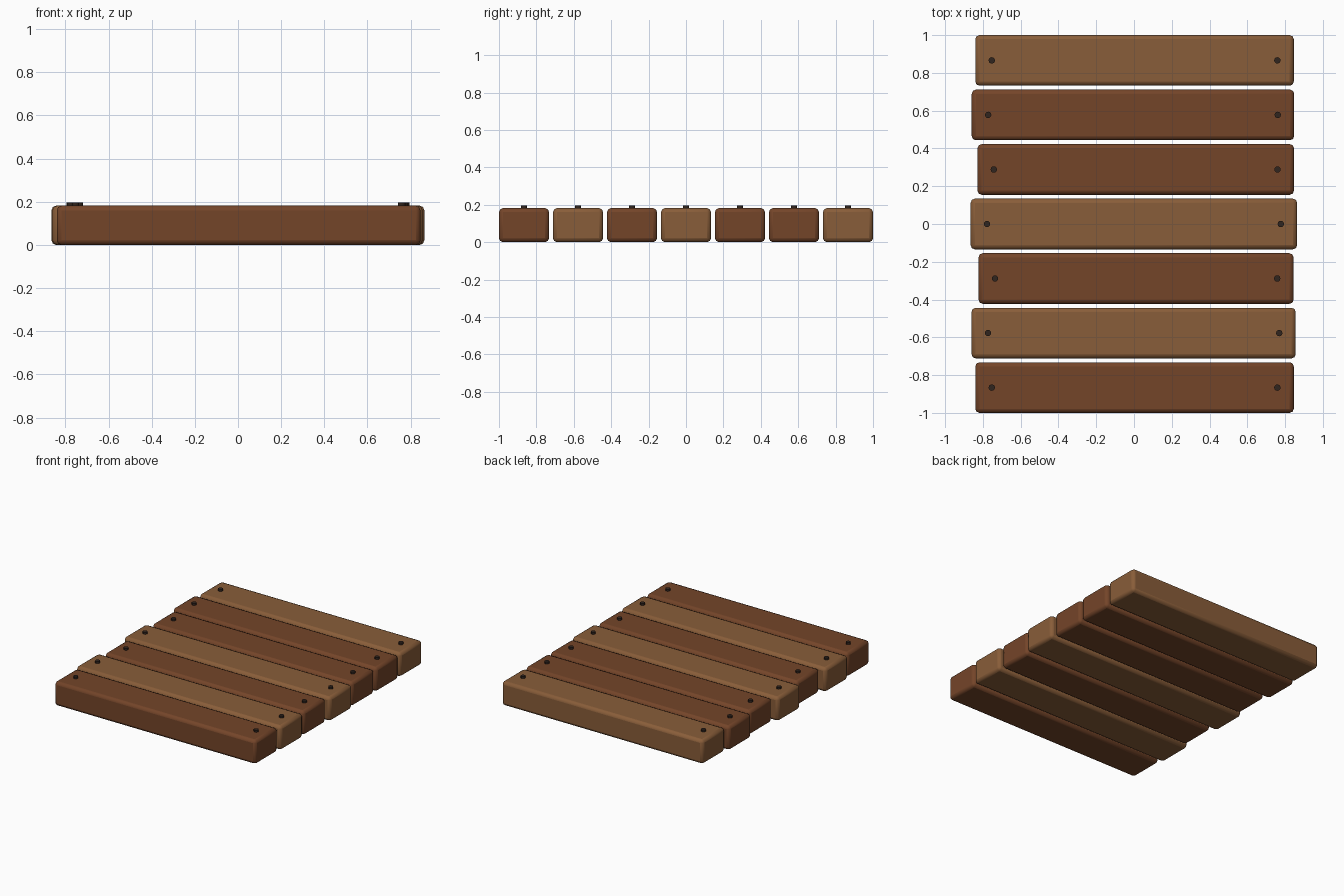
import bpy

if "Cube" in bpy.data.objects:
    bpy.data.objects.remove(bpy.data.objects["Cube"])

def material(name, rgb):
    m = bpy.data.materials.new(name)
    m.diffuse_color = (*rgb, 1)
    m.use_nodes = True
    m.node_tree.nodes["Principled BSDF"].inputs["Base Color"].default_value = m.diffuse_color
    return m

LIGHT = material("light_wood", (0.25, 0.11, 0.041))
DARK = material("dark_wood", (0.175, 0.059, 0.022))
IRON = material("nail_iron", (0.03, 0.018, 0.013))

WIDTH, HEIGHT, PITCH = 0.268, 0.182, 0.2887
NAIL_INSET, NAIL_TOP = 0.087, 0.197

# One row per plank, back to front: left end, right end, wood
PLANKS = [
    (-0.840, 0.846, LIGHT),
    (-0.859, 0.848, DARK),
    (-0.829, 0.847, DARK),
    (-0.865, 0.864, LIGHT),
    (-0.823, 0.845, DARK),
    (-0.860, 0.856, LIGHT),
    (-0.840, 0.846, DARK),
]

def plank(name, x0, x1, y, mat):
    bpy.ops.mesh.primitive_cube_add(size=1, location=((x0 + x1) / 2, y, HEIGHT / 2))
    o = bpy.context.object
    o.name = name
    o.scale = (x1 - x0, WIDTH, HEIGHT)
    bpy.ops.object.transform_apply(location=False, rotation=False, scale=True)
    # Worn, rounded edges
    b = o.modifiers.new("rounded_edges", 'BEVEL')
    b.width, b.segments = 0.022, 2
    o.data.materials.append(mat)
    bpy.ops.object.shade_smooth_by_angle()

def nail(name, x, y):
    depth = 0.04
    bpy.ops.mesh.primitive_cylinder_add(vertices=12, radius=0.017, depth=depth,
                                        location=(x, y, NAIL_TOP - depth / 2))
    o = bpy.context.object
    o.name = name
    o.data.materials.append(IRON)
    bpy.ops.object.shade_smooth_by_angle()

# Row of planks, each with a nail near either end
for i, (x0, x1, mat) in enumerate(PLANKS):
    y = (3 - i) * PITCH
    plank(f"plank_{i + 1}", x0, x1, y, mat)
    nail(f"nail_left_{i + 1}", x0 + NAIL_INSET, y)
    nail(f"nail_right_{i + 1}", x1 - NAIL_INSET, y)
